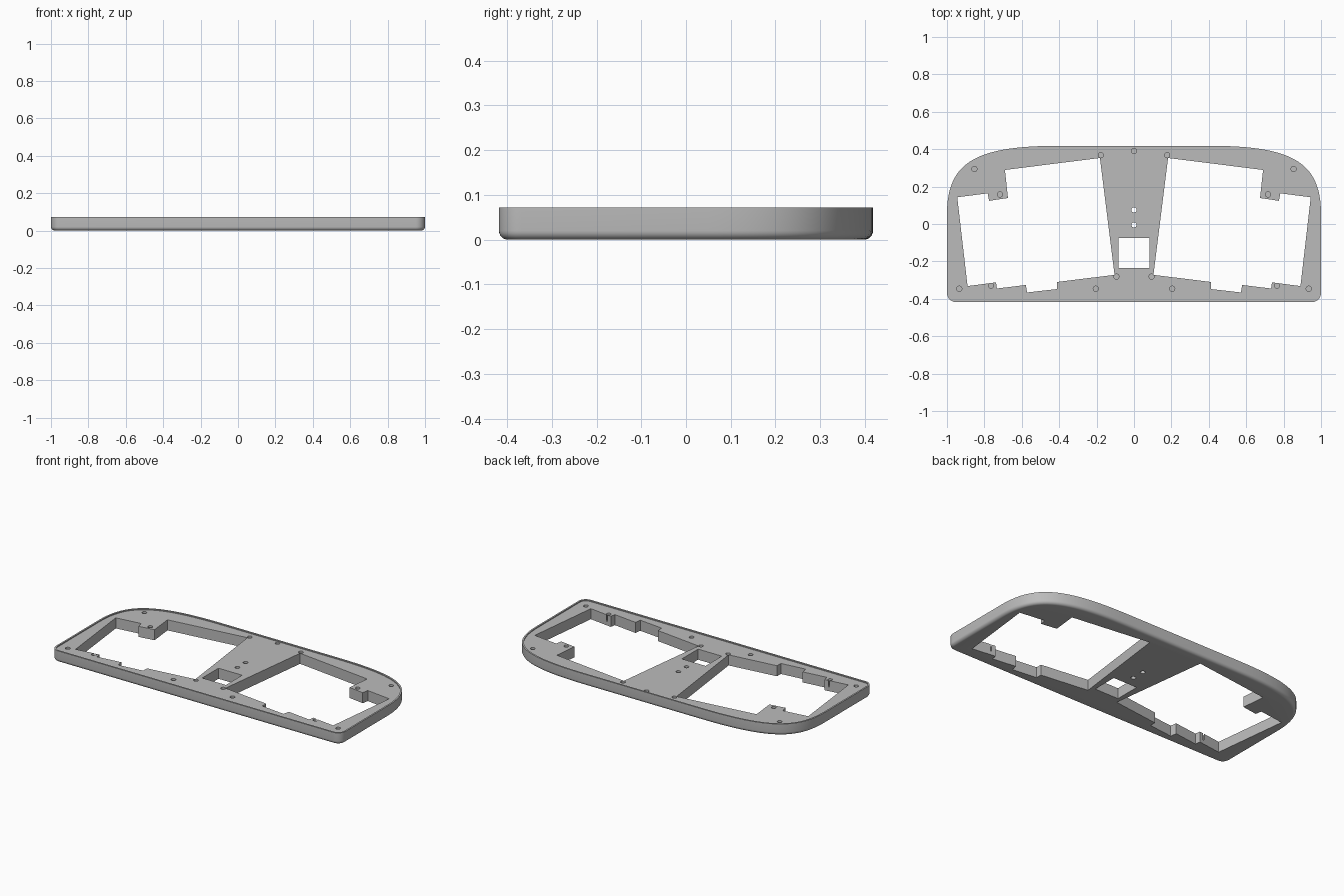
import bpy, bmesh, math
from mathutils import Vector
from mathutils.geometry import interpolate_bezier

cube = bpy.data.objects.get("Cube")
if cube:
    bpy.data.objects.remove(cube, do_unlink=True)

HEIGHT, FLOOR, LIP, ROUND = 0.072, 0.066, 0.01, 0.02

grey = bpy.data.materials.new("satin grey")
grey.use_nodes = True
grey.diffuse_color = (0.5, 0.5, 0.5, 1)
grey.node_tree.nodes["Principled BSDF"].inputs["Base Color"].default_value = (0.5, 0.5, 0.5, 1)


def bridge(bm, rings):
    """Skin a stack of equal-length rings and cap both ends."""
    loops = [[bm.verts.new(p) for p in ring] for ring in rings]
    n = len(loops[0])
    for a, b in zip(loops, loops[1:]):
        for i in range(n):
            j = (i + 1) % n
            bm.faces.new((a[i], a[j], b[j], b[i]))
    bm.faces.new(loops[0][::-1])
    bm.faces.new(loops[-1])


def prism(bm, points, z0, z1):
    bridge(bm, [[(x, y, z) for x, y in points] for z in (z0, z1)])


def make_object(name, bm):
    bmesh.ops.recalc_face_normals(bm, faces=bm.faces)
    mesh = bpy.data.meshes.new(name)
    bm.to_mesh(mesh)
    bm.free()
    mesh.materials.append(grey)
    obj = bpy.data.objects.new(name, mesh)
    bpy.context.collection.objects.link(obj)
    return obj


# Outline: tight front corners, long sweeping rear corners
half = [Vector((0.95 + 0.05 * math.sin(a), -0.368 - 0.05 * math.cos(a)))
        for a in (math.radians(9 * k) for k in range(11))]
half += [p.to_2d() for p in interpolate_bezier(
    Vector((1, 0.05, 0)), Vector((1, 0.33, 0)), Vector((0.85, 0.418, 0)), Vector((0.4, 0.418, 0)), 32)]
outline = half + [Vector((-p.x, p.y)) for p in reversed(half)]


def inset(distance):
    ring = []
    for i, p in enumerate(outline):
        a = (p - outline[i - 1]).normalized()
        b = (outline[(i + 1) % len(outline)] - p).normalized()
        t = (a + b).normalized()
        ring.append(p + Vector((-t.y, t.x)) * distance)
    return ring


# Plate: rounded underside edge, straight wall, thin raised lip
steps = [math.radians(15 * k) for k in range(7)]
levels = [(ROUND * (1 - math.sin(a)), ROUND * (1 - math.cos(a))) for a in steps]
levels += [(0, HEIGHT), (LIP, HEIGHT), (LIP, FLOOR)]
bm = bmesh.new()
bridge(bm, [[(p.x, p.y, z) for p in inset(d)] for d, z in levels])
plate = make_object("faceplate_frame", bm)

# Window openings with tabs and notches, plus the centre square opening
window = [(0.182, 0.353), (0.69, 0.289), (0.674, 0.139), (0.775, 0.124), (0.782, 0.164),
          (0.945, 0.143), (0.89, -0.332), (0.738, -0.312), (0.733, -0.345), (0.578, -0.326),
          (0.572, -0.366), (0.412, -0.348), (0.412, -0.31), (0.104, -0.272)]
bm = bmesh.new()
for side in (1, -1):
    prism(bm, [(side * x, y) for x, y in window], -0.1, 0.2)
prism(bm, [(-0.082, -0.236), (0.082, -0.236), (0.082, -0.076), (-0.082, -0.076)], -0.1, 0.2)
openings = make_object("opening_cutter", bm)

# Screw holes: blind ones in mirrored pairs, two go right through
pairs = [(0.177, 0.368), (0.853, 0.294), (0.717, 0.158), (0.934, -0.346),
         (0.765, -0.329), (0.204, -0.346), (0.094, -0.281)]
blind = [(s * x, y) for x, y in pairs for s in (1, -1)] + [(0, 0.39)]
through = [(0, 0.075), (0, -0.005)]
bm = bmesh.new()
for spots, bottom in ((blind, 0.025), (through, -0.1)):
    for x, y in spots:
        circle = [(x + 0.014 * math.cos(math.tau * k / 20), y + 0.014 * math.sin(math.tau * k / 20))
                  for k in range(20)]
        prism(bm, circle, bottom, 0.2)
holes = make_object("screw_hole_cutter", bm)

# Cut everything out of the plate
bpy.context.view_layer.objects.active = plate
for cutter in (openings, holes):
    cut = plate.modifiers.new(cutter.name, "BOOLEAN")
    cut.operation = "DIFFERENCE"
    cut.solver = "EXACT"
    cut.object = cutter
    bpy.ops.object.modifier_apply(modifier=cut.name)
    bpy.data.objects.remove(cutter, do_unlink=True)

bpy.ops.object.select_all(action="DESELECT")
plate.select_set(True)
bpy.ops.object.shade_smooth_by_angle(angle=math.radians(30))
